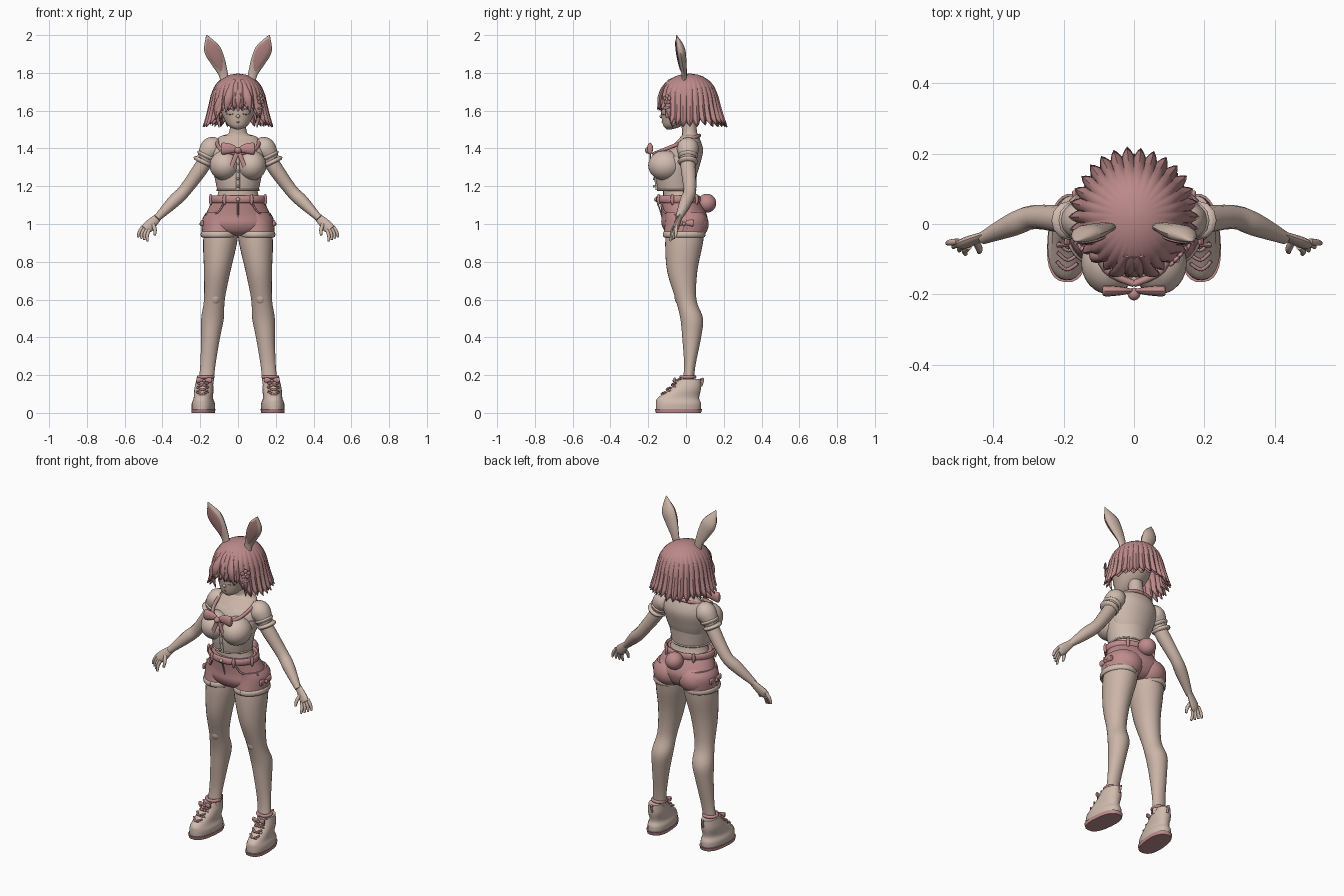
import bpy, bmesh, math, random
from mathutils import Vector, Matrix

random.seed(4)
if "Cube" in bpy.data.objects:
    bpy.data.objects.remove(bpy.data.objects["Cube"])

FRONT, UP = Vector((0, 1, 0)), Vector((0, 0, 1))


def material(name, *rgb):
    made = bpy.data.materials.new(name)
    made.use_nodes = True
    made.diffuse_color = (*rgb, 1)
    made.node_tree.nodes["Principled BSDF"].inputs["Base Color"].default_value = (*rgb, 1)
    return made


skin = material("skin", .6, .46, .39)
cream = material("cream cloth", .63, .5, .43)
rose_hair = material("rose hair", .5, .25, .25)
rose = material("rose cloth", .52, .26, .26)
inner_pink = material("inner ear", .42, .22, .21)
brown = material("lash brown", .2, .1, .09)


def finish(name, bm, materials, mirror=False, rule=None):
    """Turn a bmesh into a smooth object, optionally mirrored across x."""
    bmesh.ops.recalc_face_normals(bm, faces=bm.faces)
    for face in bm.faces:
        face.smooth = True
        face.material_index = rule(face.calc_center_median()) if rule else 0
    mesh = bpy.data.meshes.new(name)
    bm.to_mesh(mesh)
    bm.free()
    mesh.set_sharp_from_angle(angle=math.radians(50))
    for made in materials if isinstance(materials, list) else [materials]:
        mesh.materials.append(made)
    part = bpy.data.objects.new(name, mesh)
    bpy.context.collection.objects.link(part)
    if mirror:
        part.modifiers.new("mirror", 'MIRROR').use_mirror_merge = False
    return part


def spline(points, steps):
    """Smooth path through points of any dimension."""
    path, last = [], len(points) - 1
    for i in range(last):
        before, start, stop, after = (points[max(0, min(last, i + k))] for k in (-1, 0, 1, 2))
        for step in range(steps):
            t = step / steps
            path.append([q + t / 2 * (r - p + t * (2 * p - 5 * q + 4 * r - w + t * (3 * (q - r) + w - p)))
                         for p, q, r, w in zip(before, start, stop, after)])
    return path + [list(points[last])]


def sweep(name, points, materials, level=False, toward=FRONT, sides=28, steps=4, power=1,
          matrix=Matrix(), **options):
    """Oval section along points of x, y, z and two radii."""
    path = spline(points, steps)
    bm, rings = bmesh.new(), []
    for i, (x, y, z, wide, deep) in enumerate(path):
        ahead = Vector(path[min(i + 1, len(path) - 1)][:3])
        along = ahead - Vector(path[max(i - 1, 0)][:3])
        across = Vector((1, 0, 0)) if level else along.cross(toward).normalized()
        other = FRONT if level else across.cross(along).normalized()
        ring = []
        for k in range(sides):
            angle = math.tau * k / sides
            u, v = (math.copysign(abs(w) ** power, w) for w in (math.cos(angle), math.sin(angle)))
            ring.append(bm.verts.new(Vector((x, y, z)) + across * u * wide + other * v * deep))
        rings.append(ring)
    for low, high in zip(rings, rings[1:]):
        for k in range(sides):
            bm.faces.new((low[k - 1], low[k], high[k], high[k - 1]))
    bm.faces.new(rings[0])
    bm.faces.new(rings[-1])
    bm.transform(matrix)
    return finish(name, bm, materials, **options)


def loft(name, materials, *rings, x=0, lean=0, **options):
    """Level ovals given as height, y, half width and half depth."""
    points = [(x + lean * z, y, z, wide, deep) for z, y, wide, deep in rings]
    return sweep(name, points, materials, level=True, **options)


def tube(name, materials, path, radii, flatten=1, **options):
    """Limb or cord with one radius for all points or one for each."""
    radii = radii if isinstance(radii, list) else [radii] * len(path)
    points = [(*p, r, r * flatten) for p, r in zip(path, radii)]
    return sweep(name, points, materials, sides=12, **options)


def band(name, materials, z, y, wide, deep, thick, x=0, tall=1, **options):
    """Closed oval trim around a body part."""
    turns = [math.tau * k / 40 for k in range(41)]
    path = [(x + wide * math.sin(a), y - deep * math.cos(a), z) for a in turns]
    return tube(name, materials, path, thick, tall, toward=UP, steps=1, **options)


def ball(name, materials, place, size, matrix=Matrix(), **options):
    bm = bmesh.new()
    shape = matrix @ Matrix.Translation(place) @ Matrix.Diagonal((*size, 1))
    bmesh.ops.create_uvsphere(bm, u_segments=32, v_segments=20, radius=1, matrix=shape)
    return finish(name, bm, materials, **options)


def bow(name, place, size, turn=0, mirror=False):
    matrix = Matrix.Translation(place) @ Matrix.Rotation(turn, 4, 'Z') @ Matrix.Scale(size, 4)
    options = dict(matrix=matrix, mirror=mirror)
    for side in (1, -1):
        tube(name + "_loop", rose, [(0, 0, 0), (.4 * side, 0, .1), (.9 * side, 0, .1), (side, 0, .1)],
             [.1, .27, .35, .2], flatten=.5, **options)
        tube(name + "_tail", rose, [(0, 0, 0), (.2 * side, 0, -.5), (.4 * side, 0, -1)], .13, flatten=.3, **options)
    ball(name + "_knot", rose, (0, -.1, 0), (.2, .2, .2), **options)


# Torso, bust and cropped shirt
def collar(y):
    return 1.44 + .4 * y


def cloth_below_collar(c):
    return int(c.z < collar(c.y) or abs(c.x) > .11)


def shirt_area(c):
    return cloth_below_collar(c) if c.z > 1.19 else 0


loft("torso", [skin, cream], (1.08, -.02, .14, .1), (1.19, -.04, .1, .08), (1.3, -.02, .13, .09),
     (1.39, 0, .14, .09), (1.46, .02, .1, .05), (1.48, .02, .05, .04), (1.56, .01, .04, .04),
     sides=40, steps=6, rule=shirt_area)
loft("shirt_front", cream, (1.18, -.05, .11, .1), (1.28, -.05, .13, .11), (1.36, -.02, .14, .09), sides=40)
band("shirt_hem", cream, 1.18, -.05, .11, .1, .005)
ball("bust", [skin, cream], (.07, -.11, 1.31), (.08, .09, .08), mirror=True, rule=cloth_below_collar)
outline = [(0, -.17), (.08, -.13), (.11, -.04), (.1, .02), (.06, .06), (0, .07)]
tube("neckline_trim", rose, [(x, y, collar(y)) for x, y in outline], .01, toward=UP, mirror=True)
tube("shirt_placket", cream, [(0, -.15, 1.18), (0, -.16, 1.27), (0, -.16, 1.37)], .01)
for k in range(4):
    ball("shirt_button", cream, (0, -.17, 1.2 + .04 * k), (.007, .006, .007))
bow("chest_bow", (0, -.19, 1.39), .09)

# Sleeves, arms and hands
tube("sleeve", cream, [(.1, .01, 1.42), (.14, .01, 1.4), (.18, .01, 1.34)], [.04, .06, .04], mirror=True)
for along in (0, 1):
    start = Vector((.16, .01, 1.37)) + along * Vector((.02, 0, -.03))
    stop = start + Vector((.01, 0, -.02))
    tube("sleeve_cuff", cream, [start, (start + stop) / 2, stop], [.047, .055, .047], mirror=True)
tube("arm", skin, [(.14, .01, 1.4), (.18, .01, 1.32), (.28, .02, 1.18), (.34, 0, 1.12), (.43, -.04, 1.03)],
     [.03, .04, .034, .034, .018], mirror=True)
tube("palm", skin, [(.42, -.03, 1.04), (.47, -.05, .99), (.49, -.06, .97)], [.02, .03, .025], flatten=.5, mirror=True)
for k in range(4):
    knuckle = Vector((.5, -.05, .99)) - k * Vector((.01, .005, .007))
    tip = Vector((.53, -.055, .93)) - k * Vector((.017, .01, .007))
    bend = knuckle.lerp(tip, .5) + Vector((.006, 0, 0))
    tube("finger", skin, [knuckle, bend, tip], [.009, .009, .006], mirror=True)
tube("thumb", skin, [(.45, -.05, 1), (.44, -.07, .97), (.44, -.08, .94)], [.01, .01, .006], mirror=True)

# Legs
loft("leg", skin, (.15, .01, .04, .03), (.25, .02, .04, .03), (.4, .03, .05, .05), (.5, .03, .06, .06),
     (.6, 0, .055, .055), (.75, -.02, .07, .08), (.9, -.01, .09, .1), (1, 0, .09, .1),
     x=.185, lean=-.1, mirror=True)
ball("kneecap", skin, (.12, -.03, .61), (.03, .03, .04), mirror=True)

# Shorts with hems, pockets, bows and tail
loft("shorts", rose, (.94, -.01, .06, .07), (.96, -.01, .15, .1), (1, -.01, .18, .12), (1.05, -.01, .17, .12),
     (1.14, -.04, .13, .1), sides=40)
loft("shorts_leg", rose, (.94, -.01, .09, .11), (1.02, 0, .09, .11), (1.06, -.01, .07, .1), x=.1, mirror=True)
ball("shorts_seat", rose, (.08, .04, 1), (.09, .08, .08), mirror=True)
band("frayed_hem", cream, .945, -.01, .09, .105, .008, x=.1, tall=2, mirror=True)
band("waistband", rose, 1.13, -.04, .14, .11, .01, tall=2)
for angle in (.5, 1.3, 2.5):
    ball("belt_loop", rose, (.15 * math.sin(angle), -.04 - .12 * math.cos(angle), 1.13), (.01, .01, .03), mirror=True)
ball("waist_button", cream, (0, -.16, 1.13), (.01, .01, .01))
tube("fly_seam", rose, [(0, -.15, 1.11), (0, -.13, 1.05), (0, -.12, 1)], .004)
tube("pocket_edge", rose, [(.08, -.13, 1.1), (.11, -.11, 1.06), (.17, -.05, 1.05)], .005, mirror=True)
bow("hip_bow", (.19, -.01, 1), .05, math.pi / 2, mirror=True)
ball("tail", rose, (0, .11, 1.11), (.05, .05, .05))

# Boots with soles, laces and ankle bands
stance = dict(mirror=True, matrix=Matrix.Translation((.18, 0, 0)) @ Matrix.Rotation(.09, 4, 'Z'))
loft("boot_sole", rose, (0, -.04, .06, .12), (.02, -.04, .062, .126), steps=1, power=.8, **stance)
loft("boot", cream, (.02, -.04, .06, .12), (.05, -.04, .06, .12), (.08, -.04, .05, .11),
     (.13, 0, .05, .08), (.18, .02, .04, .06), power=.9, **stance)
for k in range(4):
    eyelet = Vector((0, -.13 + .027 * k, .1 + .024 * k))
    for side in (1, -1):
        reach = Vector((.03 * side, .02, .01))
        tube("boot_lace", rose, [eyelet + Vector((-.03 * side, .02, -.01)), eyelet, eyelet + reach],
             .005, toward=UP, **stance)
bow("boot_bow", (.18, -.06, .17), .04, mirror=True)
band("sock_cuff", rose, .19, .01, .038, .036, .009, x=.17, mirror=True)
tube("heel_loop", rose, [(.17, .07, .17), (.17, .09, .18), (.17, .08, .14)], .006, toward=Vector((1, 0, 0)), mirror=True)


# Head and face
def face(x, proud=0):
    return -.03 - proud - .1 * math.sqrt(1 - (x / .09) ** 2)


loft("head", skin, (1.5, -.09, .01, .01), (1.52, -.07, .05, .05), (1.57, -.04, .08, .09), (1.63, -.02, .1, .11),
     (1.72, 0, .09, .1), (1.76, .01, .05, .06), sides=40)
ball("nose", skin, (0, -.13, 1.57), (.01, .01, .01))
for name, height, arch, thick in (("upper_lash", 1.6, .01, .004), ("lower_lash", 1.585, -.005, .002)):
    path = [(x, face(x), height + arch * bulge) for x, bulge in ((.02, 0), (.04, 1), (.06, .5))]
    tube(name, brown, path, thick, toward=UP, mirror=True)
tube("mouth", inner_pink, [(-.01, -.12, 1.54), (0, -.125, 1.54), (.01, -.12, 1.54)], .004, toward=UP)


# Hair shells: a bob with pointed locks and a fringe
def hair(name, scale, lift, locks, columns=8, rows=16):
    bm, strands, count = bmesh.new(), [], locks * columns
    uneven = [random.uniform(-.01, .01) for _ in range(locks)]
    for i in range(count):
        angle = math.tau * i / count
        notch = abs((i % columns) / columns * 2 - 1)
        from_front = math.degrees(min(angle, math.tau - angle))
        side = max(0, min(1, (from_front - 34) / 14))
        length = .19 + .08 * side - lift - .04 * notch + uneven[i // columns]
        strand = []
        for j in range(rows):
            t = (j + .15) / (rows - .85)
            drop = length * t ** 1.5
            dome = math.sqrt(1 - (1 - min(drop / .12, 1)) ** 2)
            flare = max(0, drop - .09) / .17
            spread = scale * (1 - .07 * notch * t) + .06 * (1 - notch) * t ** 5
            deep = .16 * dome if math.cos(angle) > 0 else .14 * dome + .04 * flare
            wide = .135 * dome + .033 * flare
            strand.append(bm.verts.new((wide * spread * math.sin(angle), .02 - deep * spread * math.cos(angle),
                                        1.79 - drop - (1 - scale) * .1)))
        strands.append(strand)
    for near, far in zip(strands, strands[1:] + strands[:1]):
        for j in range(rows - 1):
            bm.faces.new((near[j], far[j], far[j + 1], near[j + 1]))
    bm.faces.new([strand[0] for strand in strands])
    finish(name, bm, rose_hair).modifiers.new("thickness", 'SOLIDIFY').thickness = .006


hair("hair_outer", scale=1, lift=0, locks=30)
hair("hair_inner", scale=.92, lift=.01, locks=23)
for x in (-.05, 0, .05):
    tube("fringe_lock", rose_hair, [(x / 3, -.09, 1.76), (x, -.14, 1.67), (x * 1.3, -.13, 1.59)],
         [.012, .022, .002], flatten=.5)
tube("side_lock", rose_hair, [(.08, -.09, 1.69), (.11, -.09, 1.61), (.1, -.07, 1.51)], [.012, .018, .002], mirror=True)

# Flower clip
clip = Matrix.Translation((.12, -.1, 1.66)) @ Matrix.Rotation(.8, 4, 'Z')
for k in range(5):
    angle = math.tau * k / 5
    ball("flower_petal", rose, (.017 * math.sin(angle), 0, .017 * math.cos(angle)), (.012, .006, .012), matrix=clip)
ball("flower_centre", cream, (0, -.005, 0), (.007, .006, .007), matrix=clip)
tube("hair_pin", cream, [(-.02, 0, -.05), (.02, 0, -.04)], .005, matrix=clip)

# Rabbit ears
tube("rabbit_ear", skin, [(.07, -.01, 1.75), (.08, -.01, 1.8), (.11, -.02, 1.87), (.14, -.03, 1.93), (.166, -.05, 2)],
     [.022, .026, .04, .042, .003], flatten=.55, mirror=True)
tube("inner_ear", inner_pink, [(.09, -.03, 1.81), (.11, -.04, 1.87), (.14, -.05, 1.93), (.16, -.056, 1.98)],
     [.005, .03, .032, .003], flatten=.2, mirror=True)
